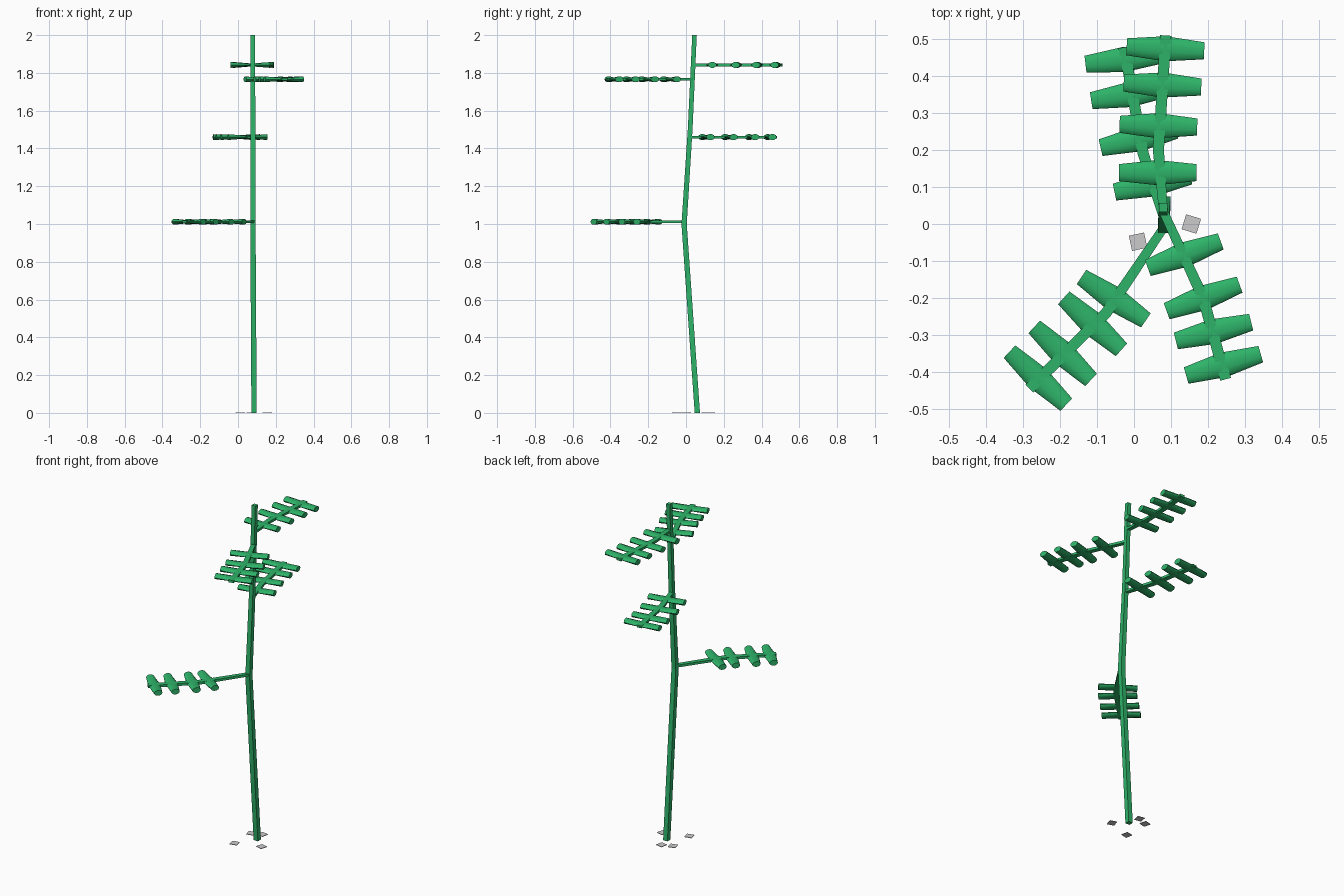
import bpy, bmesh, math
from mathutils import Vector

if "Cube" in bpy.data.objects:
    bpy.data.objects.remove(bpy.data.objects["Cube"])


def material(name, color):
    m = bpy.data.materials.new(name)
    m.diffuse_color = (*color, 1)
    m.use_nodes = True
    m.node_tree.nodes["Principled BSDF"].inputs["Base Color"].default_value = m.diffuse_color
    return m


GREEN = material("leaf green", (0.027, 0.45, 0.14))
GREY = material("pale grey", (0.6, 0.6, 0.6))


def loft(name, rings, mat, smooth=False):
    """Skin a list of equal-length closed rings and cap both ends."""
    bm = bmesh.new()
    loops = [[bm.verts.new(p) for p in r] for r in rings]
    n = len(loops[0])
    for a, b in zip(loops, loops[1:]):
        for i in range(n):
            j = (i + 1) % n
            bm.faces.new((a[i], a[j], b[j], b[i]))
    bm.faces.new(loops[0][::-1])
    bm.faces.new(loops[-1])
    bmesh.ops.recalc_face_normals(bm, faces=bm.faces)
    me = bpy.data.meshes.new(name)
    bm.to_mesh(me)
    bm.free()
    me.materials.append(mat)
    ob = bpy.data.objects.new(name, me)
    bpy.context.collection.objects.link(ob)
    if smooth:
        bpy.ops.object.select_all(action='DESELECT')
        ob.select_set(True)
        bpy.context.view_layer.objects.active = ob
        bpy.ops.object.shade_smooth_by_angle(angle=math.radians(50))
    return ob


def square(c, side, up, w, h):
    return [c + side * (w * sx) + up * (h * sy)
            for sx, sy in ((-1, -1), (1, -1), (1, 1), (-1, 1))]


X, Y, Z = Vector((1, 0, 0)), Vector((0, 1, 0)), Vector((0, 0, 1))

# Stem: bent square post
stem = [(0.085, 0.06, 0, 0.014), (0.079, -0.01, 1.0, 0.014),
        (0.079, 0.022, 1.5, 0.0125), (0.079, 0.045, 2.0, 0.012)]
loft("stem", [square(Vector(p[:3]), X, Y, p[3], p[3]) for p in stem], GREEN)


# Branch: flat midrib carrying leaflets that are wide and thin in the middle
def leaflet(name, c, angle):
    along = Vector((math.cos(angle), math.sin(angle), 0))
    across = Vector((-along.y, along.x, 0))
    rings = []
    for t, w, h in ((-0.105, 0.023, 0.016), (0, 0.034, 0.007), (0.105, 0.023, 0.016)):
        rings.append([c + along * t + across * (w * math.cos(a)) + Z * (h * math.sin(a))
                      for a in (math.tau * i / 10 for i in range(10))])
    loft(name, rings, GREEN, True)


def branch(name, z, path, leaves):
    pts = [Vector((x, y, z)) for x, y in path]
    rings = []
    for i, p in enumerate(pts):
        d = (pts[min(i + 1, len(pts) - 1)] - pts[max(i - 1, 0)]).normalized()
        rings.append(square(p, d.cross(Z), Z, 0.012 if i == 0 else 0.015, 0.007))
    loft(name + "_midrib", rings, GREEN)
    for i, (x, y, deg) in enumerate(leaves):
        leaflet(f"{name}_leaflet_{i + 1}", Vector((x, y, z)), math.radians(deg))


branch("lower_branch", 1.012, [(0.079, -0.012), (-0.075, -0.24), (-0.283, -0.445)],
       [(-0.055, -0.202, -34), (-0.112, -0.27, -42),
        (-0.193, -0.35, -43), (-0.26, -0.417, -43)])
branch("middle_branch", 1.46, [(0.079, 0.02), (0.025, 0.19), (-0.027, 0.478)],
       [(0.05, 0.108, 12), (0.012, 0.23, 13), (-0.012, 0.35, 9), (-0.027, 0.445, 7)])
branch("right_branch", 1.766, [(0.079, 0.035), (0.187, -0.2), (0.248, -0.42)],
       [(0.136, -0.083, 20), (0.187, -0.2, 20), (0.215, -0.291, 14), (0.242, -0.381, 16)])
branch("top_branch", 1.842, [(0.079, 0.038), (0.066, 0.2), (0.086, 0.51)],
       [(0.064, 0.139, 0), (0.066, 0.266, -2), (0.077, 0.376, -3), (0.085, 0.474, -3)])

# Ground chips: thin grey tiles around the foot
for i, (x, y, deg) in enumerate([(0.011, -0.048, 12), (0.155, 0.0, -17),
                                 (0.012, 0.107, 15), (0.07, 0.13, -10)]):
    a = math.radians(deg)
    s = Vector((math.cos(a), math.sin(a), 0))
    u = Vector((-s.y, s.x, 0))
    loft(f"ground_chip_{i + 1}",
         [square(Vector((x, y, z)), s, u, 0.021, 0.021) for z in (0, 0.003)], GREY)
